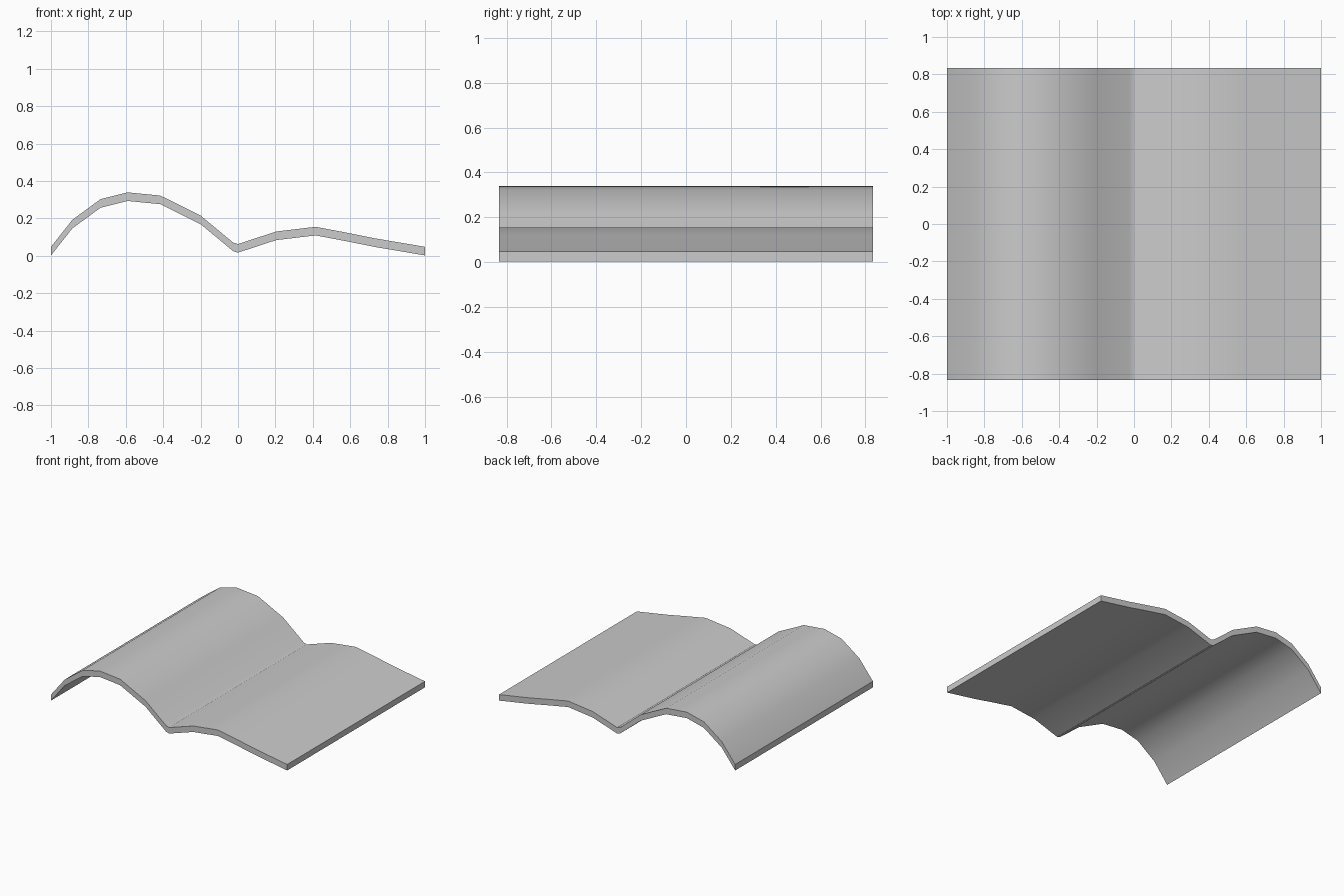
import bpy, bmesh, math

if "Cube" in bpy.data.objects:
    bpy.data.objects.remove(bpy.data.objects["Cube"])

# Upper edge of the wavy cross-section (x, z), left to right
PROFILE = [(-1, 0.048), (-0.885, 0.193), (-0.735, 0.303), (-0.59, 0.339),
           (-0.415, 0.322), (-0.2, 0.215), (-0.025, 0.07), (0, 0.063),
           (0.205, 0.13), (0.415, 0.155), (0.6, 0.12), (0.74, 0.092), (1, 0.048)]
THICK = 0.045
HALF_DEPTH = 0.833

# Sheet: four rows of points (top/bottom, front/back) joined by quads
bm = bmesh.new()
rings = []
for x, z in PROFILE:
    low = max(0.0, z - THICK - 0.001)
    rings.append([bm.verts.new(p) for p in (
        (x, -HALF_DEPTH, low), (x, HALF_DEPTH, low),
        (x, HALF_DEPTH, z), (x, -HALF_DEPTH, z))])
for a, b in zip(rings, rings[1:]):
    for i in range(4):
        j = (i + 1) % 4
        bm.faces.new((a[i], a[j], b[j], b[i]))
bm.faces.new(rings[0])
bm.faces.new(rings[-1])
bmesh.ops.recalc_face_normals(bm, faces=bm.faces)

mesh = bpy.data.meshes.new("wavy_sheet")
bm.to_mesh(mesh)
bm.free()
sheet = bpy.data.objects.new("wavy_sheet", mesh)
bpy.context.collection.objects.link(sheet)

# Smooth waves, crisp rims and valley crease
bpy.context.view_layer.objects.active = sheet
sheet.select_set(True)
bpy.ops.object.shade_smooth_by_angle(angle=math.radians(30))
